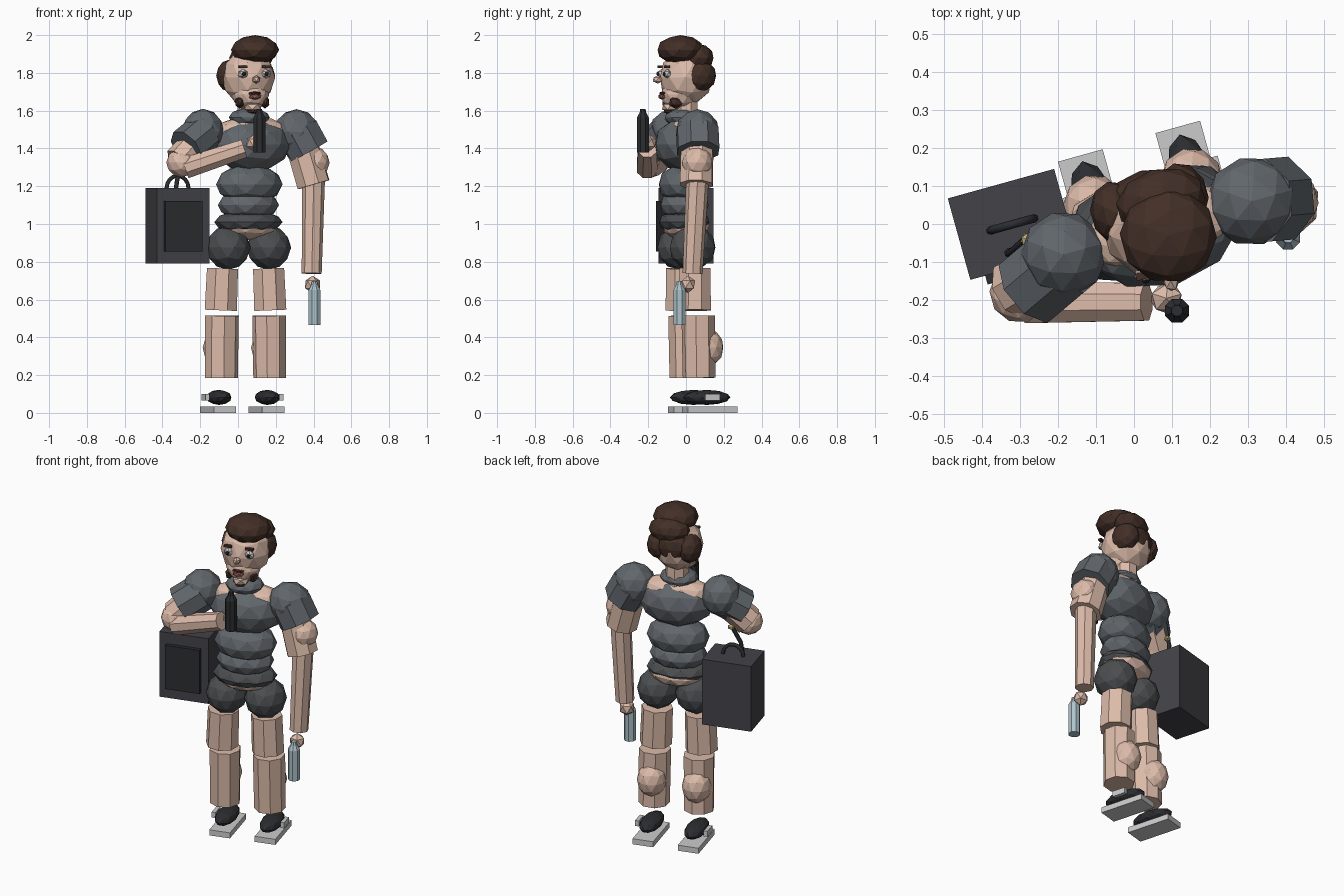
import bpy, bmesh, math
from mathutils import Vector, Matrix

if "Cube" in bpy.data.objects:
    bpy.data.objects.remove(bpy.data.objects["Cube"])

YAW = math.radians(15.5)          # whole figure is turned slightly
TURN = Matrix.Rotation(YAW, 4, 'Z')


def mat(name, r, g, b):
    m = bpy.data.materials.new(name)
    m.diffuse_color = (r, g, b, 1)
    m.use_nodes = True
    m.node_tree.nodes["Principled BSDF"].inputs["Base Color"].default_value = m.diffuse_color
    return m


SKIN = mat("skin", .72, .5, .4)
SHIRT = mat("shirt", .12, .135, .15)
SHORTS = mat("shorts", .07, .075, .08)
HAIR = mat("hair", .055, .028, .02)
BLACK = mat("black", .025, .026, .03)
CASE = mat("case", .055, .055, .065)
LENS = mat("pale_blue", .42, .55, .6)
GOLD = mat("brass", .55, .42, .18)
LIP = mat("lip", .3, .1, .09)


def add(name, bm, matrix, m):
    me = bpy.data.meshes.new(name)
    bm.to_mesh(me)
    bm.free()
    ob = bpy.data.objects.new(name, me)
    ob.matrix_world = matrix
    if m:
        me.materials.append(m)
    bpy.context.collection.objects.link(ob)
    return ob


def blob(name, loc, size, m, sub=2, tilt=0):
    """Faceted ellipsoid given by half sizes."""
    bm = bmesh.new()
    bmesh.ops.create_icosphere(bm, subdivisions=sub, radius=1)
    bmesh.ops.scale(bm, vec=size, verts=bm.verts)
    return add(name, bm, Matrix.Translation(loc) @ TURN @ Matrix.Rotation(tilt, 4, 'X'), m)


def box(name, loc, size, m):
    bm = bmesh.new()
    bmesh.ops.create_cube(bm, size=1)
    bmesh.ops.scale(bm, vec=size, verts=bm.verts)
    return add(name, bm, Matrix.Translation(loc) @ TURN, m)


def limb(name, a, b, r1, r2, m, sides=8):
    """Faceted tapered cylinder from a to b."""
    a, b = Vector(a), Vector(b)
    bm = bmesh.new()
    bmesh.ops.create_cone(bm, cap_ends=True, segments=sides, radius1=r1, radius2=r2, depth=(b - a).length)
    rot = (b - a).to_track_quat('Z', 'Y').to_matrix().to_4x4()
    spin = Matrix.Rotation(math.pi / sides, 4, 'Z')
    return add(name, bm, Matrix.Translation((a + b) / 2) @ rot @ spin, m)


def local(origin, dx, dy, dz):
    """Offset from origin along the turned axes (dy < 0 is forwards)."""
    return Vector(origin) + TURN.to_3x3() @ Vector((dx, dy, dz))


def tube(name, pts, r, m):
    cu = bpy.data.curves.new(name, 'CURVE')
    cu.dimensions = '3D'
    cu.bevel_depth = r
    cu.bevel_resolution = 1
    sp = cu.splines.new('POLY')
    sp.points.add(len(pts) - 1)
    for p, q in zip(sp.points, pts):
        p.co = (*q, 1)
    ob = bpy.data.objects.new(name, cu)
    cu.materials.append(m)
    bpy.context.collection.objects.link(ob)


# torso
blob("chest", (.07, -.01, 1.42), (.215, .155, .145), SHIRT)
blob("shoulder_skin", (.07, -.005, 1.485), (.215, .105, .085), SKIN)
blob("ribs", (.06, -.01, 1.21), (.18, .135, .11), SHIRT)
blob("belly", (.055, -.008, 1.1), (.165, .13, .085), SHIRT)
blob("waist_skin", (.055, 0, .99), (.165, .125, .075), SKIN)
blob("waist", (.055, -.01, 1.01), (.185, .135, .065), SHORTS)
blob("collar", (.06, -.02, 1.565), (.11, .095, .05), SHIRT)
limb("neck", (.06, 0, 1.53), (.06, 0, 1.68), .07, .065, SKIN)

# legs, one pass per side
for side, s, hip in (("left", -1, (-.052, -.03, .875)), ("right", 1, (.163, .035, .875))):
    blob(side + "_hip", hip, (.118, .125, .118), SHORTS)
    leg = Vector((.04 + .125 * s, .012 + .035 * s, 0))
    limb(side + "_thigh", leg + Vector((-.003 * s, 0, .765)), leg + Vector((.006 * s, 0, .543)), .089, .092, SKIN)
    limb(side + "_shin", leg + Vector((0, .018, .515)), leg + Vector((.003 * s, .023, .185)), .09, .088, SKIN)
    blob(side + "_calf", (.024 + .128 * s, .08 + .035 * s, .345), (.083, .085, .1), SKIN)
    foot = Vector((.027 + .128 * s, .075 + .035 * s, 0))
    blob(side + "_shoe", foot + Vector((0, 0, .082)), (.06, .13, .04), BLACK)
    sole = Vector((.023 + .128 * s, .0875 + .0375 * s, .017))
    box(side + "_sole_plate", sole, (.122, .27, .034), None)
    box(side + "_shoe_clasp", local(foot, .07 * s, .01, .082), (.022, .08, .034), None)

# hanging right arm
blob("right_shoulder", (.31, .06, 1.488), (.123, .117, .12), SHIRT)
limb("right_sleeve", (.315, .06, 1.495), (.375, .065, 1.385), .118, .118, SHIRT)
limb("right_upper_arm", (.335, .06, 1.43), (.4, .055, 1.208), .09, .092, SKIN)
blob("right_biceps", (.405, .06, 1.325), (.08, .083, .085), SKIN)
limb("right_forearm", (.4, .06, 1.225), (.39, .035, .738), .06, .053, SKIN)
blob("right_hand", (.395, .01, .68), (.046, .042, .046), SKIN, 1)

# raised left arm
blob("left_shoulder", (-.185, -.08, 1.49), (.113, .113, .12), SHIRT)
limb("left_sleeve", (-.18, -.09, 1.48), (-.275, -.17, 1.402), .108, .108, SHIRT)
limb("left_upper_arm", (-.21, -.11, 1.44), (-.31, -.17, 1.33), .085, .085, SKIN)
blob("left_elbow", (-.3, -.18, 1.325), (.08, .08, .078), SKIN)
limb("left_forearm", (-.28, -.205, 1.295), (.033, -.205, 1.4), .06, .053, SKIN)
blob("left_hand", (.085, -.195, 1.43), (.046, .042, .046), SKIN, 1)


# held cylinders: body, tapered shoulder, cap
def flask(name, x, y, z, m):
    limb(name, (x, y, z), (x, y, z + .185), .034, .034, m)
    limb(name + "_shoulder", (x, y, z + .185), (x, y, z + .212), .034, .019, m)
    limb(name + "_cap", (x, y, z + .212), (x, y, z + .232), .019, .015, m)


flask("drink_flask", .405, -.035, .465, LENS)
flask("black_flask", .113, -.228, 1.378, BLACK)

# head and face
HEAD = Vector((.055, 0, 1.775))
blob("head", HEAD, (.142, .142, .15), SKIN)
blob("jaw", local(HEAD, 0, -.04, -.09), (.1, .095, .085), SKIN)
blob("chin", local(HEAD, 0, -.09, -.155), (.052, .045, .03), SKIN, 1)
blob("nose", local(HEAD, 0, -.155, -.01), (.022, .03, .022), SKIN, 1)
blob("mouth", local(HEAD, 0, -.132, -.1), (.036, .02, .017), LIP, 1)
blob("moustache", local(HEAD, 0, -.128, -.083), (.04, .018, .01), HAIR, 1)
blob("goatee", local(HEAD, 0, -.095, -.175), (.034, .03, .02), HAIR, 1)
for side, s in (("left", -1), ("right", 1)):
    eye = local(HEAD, .062 * s, -.118, .02)
    blob(side + "_eye", eye, (.03, .022, .026), None, 1)
    blob(side + "_iris", local(eye, 0, -.018, 0), (.012, .01, .013), BLACK, 1)
    box(side + "_eyebrow", local(HEAD, .063 * s, -.122, .057), (.045, .02, .012), HAIR)
    blob(side + "_beard", local(HEAD, .07 * s, -.075, -.13), (.025, .04, .035), HAIR, 1)
    blob(side + "_side_hair", local(HEAD, .09 * s, .055, .01), (.068, .085, .085), HAIR)
blob("back_hair", local(HEAD, 0, .075, .02), (.11, .07, .09), HAIR)
blob("top_hair", (.09, -.03, 1.922), (.128, .125, .078), HAIR)
blob("crown_hair", (.07, .06, 1.88), (.12, .085, .075), HAIR)

# carried case
BOX = Vector((-.32, -.001, .99))
box("case_body", BOX, (.29, .222, .4), CASE)
box("case_front_panel", local(BOX, -.002, -.12, -.002), (.205, .03, .268), BLACK)
arch = [local(BOX, .06 * math.cos(a), 0, .2 + .065 * math.sin(a))
        for a in [math.pi * i / 8 for i in range(9)]]
tube("case_handle", arch, .011, BLACK)
tube("case_strap", [local(BOX, -.03, -.07, .19), local(BOX, -.02, -.07, .25),
                    local(BOX, .02, -.05, .34)], .012, BLACK)
blob("strap_buckle", local(BOX, .03, -.05, .345), (.022, .02, .016), GOLD, 1)
